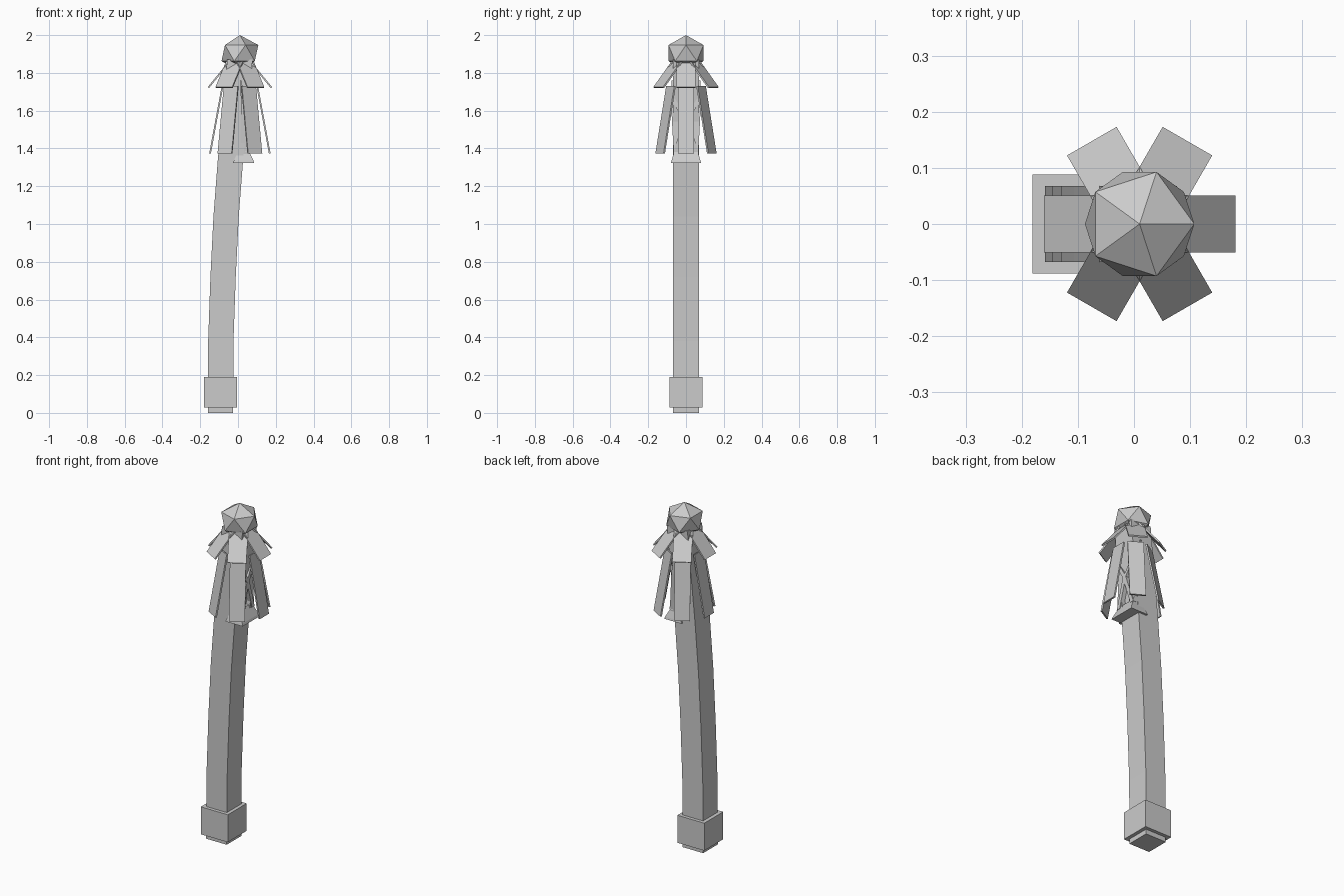
import bpy
import bmesh
import math
from mathutils import Matrix, Vector

cube = bpy.data.objects.get("Cube")
if cube:
    bpy.data.objects.remove(cube, do_unlink=True)

grey = bpy.data.materials.new("plain grey")
grey.use_nodes = True
colour = (0.6, 0.6, 0.6, 1)
grey.diffuse_color = colour
grey.node_tree.nodes["Principled BSDF"].inputs["Base Color"].default_value = colour

AXIS_X = 0.01  # centre line of the crown


def finish(name, bm):
    bmesh.ops.recalc_face_normals(bm, faces=bm.faces)
    mesh = bpy.data.meshes.new(name)
    bm.to_mesh(mesh)
    bm.free()
    mesh.materials.append(grey)
    obj = bpy.data.objects.new(name, mesh)
    bpy.context.collection.objects.link(obj)
    return obj


def loft(name, sections):
    """Skin rectangular sections given as (centre, half x, half y)."""
    bm = bmesh.new()
    rings = []
    for centre, hx, hy in sections:
        rings.append([bm.verts.new(Vector(centre) + Vector((sx * hx, sy * hy, 0)))
                      for sx, sy in ((-1, -1), (1, -1), (1, 1), (-1, 1))])
    for low, high in zip(rings, rings[1:]):
        for i in range(4):
            j = (i + 1) % 4
            bm.faces.new((low[i], low[j], high[j], high[i]))
    bm.faces.new(rings[0])
    bm.faces.new(rings[-1])
    return finish(name, bm)


def leaf(name, angle, top, bottom, width, thick=0.009):
    """Flat plank sloping outward between two (radius, height) points."""
    bm = bmesh.new()
    bmesh.ops.create_cube(bm, size=1)
    a, b = Vector((top[0], 0, top[1])), Vector((bottom[0], 0, bottom[1]))
    along = (a - b).normalized()
    out = Vector((0, 1, 0)).cross(along)
    basis = Matrix((out, Vector((0, 1, 0)), along)).transposed().to_4x4()
    size = Matrix.Diagonal((thick, width, (a - b).length, 1))
    place = (Matrix.Translation((AXIS_X, 0, 0)) @ Matrix.Rotation(angle, 4, 'Z')
             @ Matrix.Translation((a + b) / 2) @ basis @ size)
    bm.transform(place)
    return finish(name, bm)


# Square base block
loft("base_block", [((-0.093, 0, z), 0.088, 0.088) for z in (0.028, 0.19)])

# Gently bending square trunk
bend = ((-0.093, 0), (-0.091, 0.38), (-0.079, 0.72), (-0.063, 1.04),
        (-0.04, 1.34), (-0.013, 1.62), (0.01, 1.87))
loft("trunk", [((x, 0, z), 0.067, 0.068) for x, z in bend])

# Two tiers of six leaves
for i in range(6):
    angle = math.radians(60 * i)
    leaf("upper_leaf_%d" % (i + 1), angle, (0.05, 1.865), (0.167, 1.722), 0.102)
    leaf("lower_leaf_%d" % (i + 1), angle, (0.092, 1.73), (0.158, 1.373), 0.086)

# Faceted cap
bm = bmesh.new()
bmesh.ops.create_icosphere(bm, subdivisions=1, radius=1)
tip = max(bm.verts, key=lambda v: v.co.z)
ring = [e.other_vert(tip) for e in tip.link_edges]
turn = -math.atan2(ring[0].co.y, ring[0].co.x)
bm.transform(Matrix.Translation((AXIS_X, 0, 1.905)) @ Matrix.Diagonal((0.109, 0.109, 0.095, 1))
             @ Matrix.Rotation(turn, 4, 'Z'))
finish("cap", bm)

# Hanging tassel with a flared end and crossing strands
loft("tassel_flare", [((0.03, 0, 1.322), 0.056, 0.08), ((0.03, 0, 1.335), 0.052, 0.077),
                      ((0.028, 0, 1.4), 0.022, 0.056)])
for side, label in ((1, "back"), (-1, "front")):
    loft("tassel_strand_" + label, [((0.035, side * 0.045, 1.37), 0.025, 0.02),
                                    ((0.03, side * 0.062, 1.6), 0.012, 0.015),
                                    ((0.015, side * 0.07, 1.76), 0.004, 0.008)])
    loft("crossing_strand_" + label, [((0.05, side * 0.055, 1.38), 0.012, 0.012),
                                      ((0.055, 0, 1.55), 0.012, 0.012),
                                      ((0.045, -side * 0.08, 1.68), 0.012, 0.012)])
